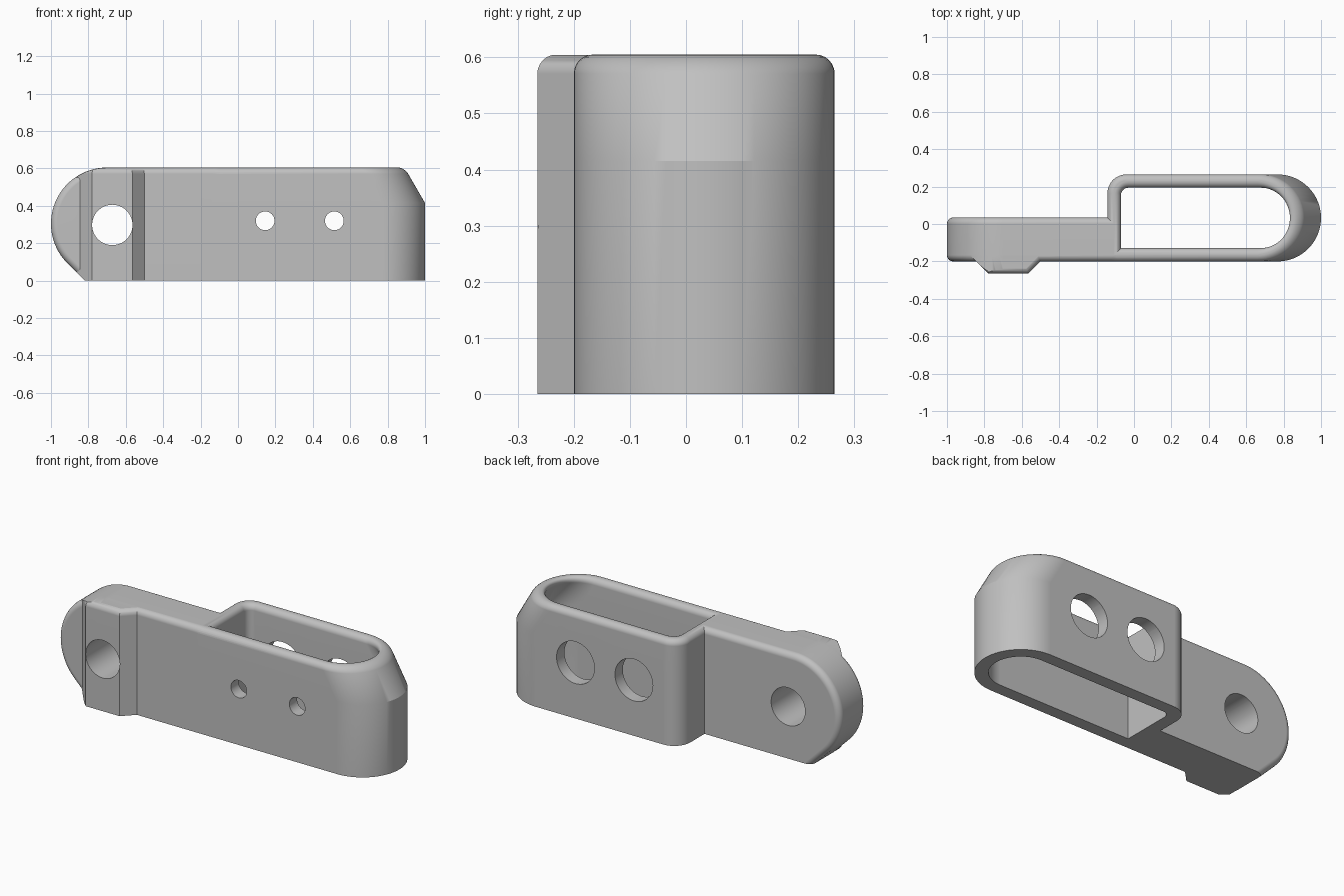
import bpy, bmesh
from math import sin, cos, pi, radians, sqrt

cube = bpy.data.objects.get("Cube")
if cube:
    bpy.data.objects.remove(cube, do_unlink=True)

HEIGHT, ROUND, STEPS = 0.605, 0.034, 6
CENTRE_Y = 0.0325
SLANT_START = 0.415

grey = bpy.data.materials.new("plain grey")
grey.use_nodes = True
colour = (0.53, 0.53, 0.53, 1)
grey.diffuse_color = colour
grey.node_tree.nodes["Principled BSDF"].inputs["Base Color"].default_value = colour


def loft(name, rings):
    """Closed solid through a list of matching rings of points."""
    bm = bmesh.new()
    rows = [[bm.verts.new(p) for p in ring] for ring in rings]
    for a, b in zip(rows, rows[1:]):
        for i in range(len(a)):
            j = (i + 1) % len(a)
            bm.faces.new((a[i], a[j], b[j], b[i]))
    bm.faces.new(rows[0])
    bm.faces.new(rows[-1])
    bmesh.ops.recalc_face_normals(bm, faces=bm.faces)
    mesh = bpy.data.meshes.new(name)
    bm.to_mesh(mesh)
    bm.free()
    mesh.materials.append(grey)
    obj = bpy.data.objects.new(name, mesh)
    bpy.context.collection.objects.link(obj)
    return obj


def arc(cx, cy, r, start, end, n):
    angles = [radians(start + (end - start) * i / n) for i in range(n + 1)]
    return [(cx + r * cos(a), cy + r * sin(a)) for a in angles]


def combine(target, tool, operation):
    """Boolean the tool into the target and discard the tool."""
    tool.hide_render = True
    bpy.context.view_layer.objects.active = target
    mod = target.modifiers.new("combine", 'BOOLEAN')
    mod.operation, mod.object, mod.solver = operation, tool, 'EXACT'
    bpy.ops.object.modifier_apply(modifier=mod.name)
    bpy.data.objects.remove(tool, do_unlink=True)


# Quarter round as (distance along, inset) pairs
quarter = [(ROUND * sin(t), ROUND * (1 - cos(t)))
           for t in [pi / 2 * i / STEPS for i in range(STEPS + 1)]]


def sleeve_ring(z, left, half, corner, inset):
    """Plan section: square front corner, round nose, rounded back corner."""
    shift = max(0, z - SLANT_START) * 0.577
    left, half, corner = left + inset, half - inset, corner - inset
    plan = [(left, CENTRE_Y - half)]
    plan += arc(0.7675 - shift, CENTRE_Y, half, -90, 90, 32)
    plan += arc(left + corner, CENTRE_Y + half - corner, corner, 90, 180, 8)
    return [(x, y, z) for x, y in plan]


def sleeve(name, bottom, left, half, corner, sign):
    levels = [(bottom, 0), (SLANT_START, 0)]
    levels += [(HEIGHT - ROUND + d, sign * i) for d, i in quarter]
    if sign < 0:
        levels.append((HEIGHT + 0.05, -ROUND))
    return loft(name, [sleeve_ring(z, left, half, corner, i) for z, i in levels])


def plate(name, levels, radius, right):
    """Plate lying in xz with a round left end and a sloped lower corner."""
    rings = []
    for y, inset in levels:
        r = radius - inset
        side = [(right, 0), (right, 0.305 + r)]
        side += arc(-0.7, 0.305, r, 90, 225, 36)
        side.append((-0.7 - sqrt(2) * r + 0.305, 0))
        rings.append([(x, y, z) for x, z in side])
    return loft(name, rings)


def drill(x, z, r, y0, y1):
    circle = arc(x, z, r, 0, 360, 48)[:-1]
    return loft("drill", [[(a, y, b) for a, b in circle] for y in (y0, y1)])


# Hollow sleeve and flat arm
body = sleeve("bracket_body", 0, -0.142, 0.2325, 0.1, 1)
front, back = -0.2, 0.035
arm_levels = [(front + ROUND - d, i) for d, i in reversed(quarter)]
arm_levels += [(back - ROUND + d, i) for d, i in quarter]
combine(body, plate("arm", arm_levels, 0.3, -0.085), 'UNION')

# Raised pad on the front of the arm
pad_rings = []
for z, i in [(0, 0)] + [(HEIGHT - ROUND + d, i) for d, i in quarter]:
    pad_rings.append([(-0.913 + sqrt(2) * i, -0.13, z),
                      (-0.78 + 0.414 * i, -0.265 + i, z),
                      (-0.565 - 0.414 * i, -0.265 + i, z),
                      (-0.432 - sqrt(2) * i, -0.13, z)])
pad = loft("pad", pad_rings)
combine(pad, plate("pad_limit", [(-0.4, 0), (0, 0)], 0.299, -0.2), 'INTERSECT')
combine(body, pad, 'UNION')

# Slot through the sleeve with a rounded rim
combine(body, sleeve("slot", -0.05, -0.07, 0.1615, 0.04, -1), 'DIFFERENCE')

# Arm hole, small front holes and large back holes
combine(body, drill(-0.672, 0.298, 0.108, -0.5, 0.3), 'DIFFERENCE')
for x in (0.145, 0.515):
    combine(body, drill(x, 0.32, 0.05, -0.4, 0.05), 'DIFFERENCE')
    combine(body, drill(x, 0.32, 0.12, 0.05, 0.4), 'DIFFERENCE')

# Smooth curves, keep hard edges
bpy.ops.object.select_all(action='DESELECT')
body.select_set(True)
bpy.context.view_layer.objects.active = body
bpy.ops.object.shade_smooth_by_angle(angle=radians(28))
normals = body.modifiers.new("even_normals", 'WEIGHTED_NORMAL')
normals.keep_sharp = True
